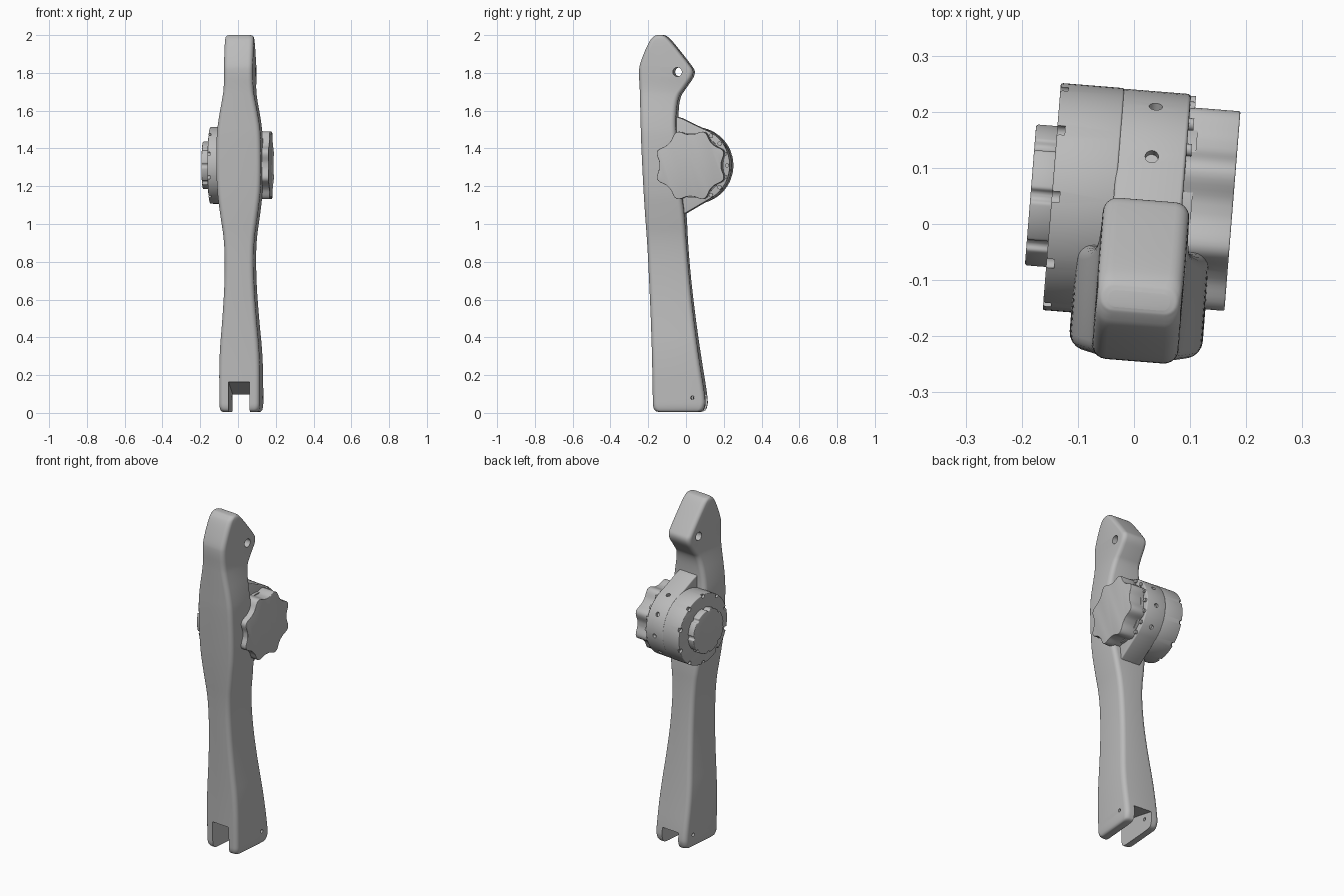
import bpy, math
from mathutils import Matrix, Vector

if "Cube" in bpy.data.objects:
    bpy.data.objects.remove(bpy.data.objects["Cube"])

grey = bpy.data.materials.new("grey_metal")
GREY = (0.5, 0.5, 0.5, 1)
grey.diffuse_color = GREY
grey.use_nodes = True
grey.node_tree.nodes["Principled BSDF"].inputs["Base Color"].default_value = GREY

TURN = Matrix.Rotation(math.radians(-4.6), 4, 'Z')
HUB_Y, HUB_Z = 0.037, 1.31


def loft(name, rings):
    """Skin a list of equal-length rings and cap both ends."""
    n = len(rings[0])
    verts = [TURN @ Vector(p) for ring in rings for p in ring]
    faces = [(i * n + j, i * n + (j + 1) % n, (i + 1) * n + (j + 1) % n, (i + 1) * n + j)
             for i in range(len(rings) - 1) for j in range(n)]
    faces += [tuple(reversed(range(n))), tuple(range(len(verts) - n, len(verts)))]
    mesh = bpy.data.meshes.new(name)
    mesh.from_pydata(verts, [], faces)
    mesh.materials.append(grey)
    obj = bpy.data.objects.new(name, mesh)
    bpy.context.collection.objects.link(obj)
    bpy.context.view_layer.objects.active = obj
    for o in bpy.context.selected_objects:
        o.select_set(False)
    obj.select_set(True)
    bpy.ops.object.mode_set(mode='EDIT')
    bpy.ops.mesh.select_all(action='SELECT')
    bpy.ops.mesh.normals_make_consistent(inside=False)
    bpy.ops.object.mode_set(mode='OBJECT')
    return obj


def prism(name, outline, x0, x1):
    return loft(name, [[(x, y, z) for y, z in outline] for x in (x0, x1)])


def round_outline(radius, count=64, y=HUB_Y, z=HUB_Z):
    """Closed outline; radius may be a function of the angle."""
    pts = []
    for i in range(count):
        a = math.tau * i / count
        r = radius(a) if callable(radius) else radius
        pts.append((y + r * math.cos(a), z + r * math.sin(a)))
    return pts


def pin(name, start, end, r, sides=16):
    """Cylinder between two points."""
    start, end = Vector(start), Vector(end)
    q = (end - start).to_track_quat('Z', 'Y')
    ring = [q @ Vector((r * math.cos(math.tau * i / sides), r * math.sin(math.tau * i / sides), 0))
            for i in range(sides)]
    return loft(name, [[p + c for p in ring] for c in (start, end)])


def finish(obj, cutters=(), bevel=0):
    if bevel:
        m = obj.modifiers.new("Bevel", 'BEVEL')
        m.width, m.segments, m.angle_limit = bevel, 3, math.radians(40)
    for c in cutters:
        m = obj.modifiers.new("Cut", 'BOOLEAN')
        m.operation, m.solver, m.object = 'DIFFERENCE', 'EXACT', c
    for o in bpy.context.selected_objects:
        o.select_set(False)
    obj.select_set(True)
    bpy.context.view_layer.objects.active = obj
    bpy.ops.object.convert(target='MESH')
    bpy.ops.object.shade_smooth_by_angle(angle=math.radians(32))
    for c in cutters:
        bpy.data.objects.remove(c)


# Arm: control sections (height, front, back, half width), softened by corner cutting
rows = [(0.004, -0.12, 0.05, 0.085), (0.007, -0.155, 0.095, 0.1), (0.03, -0.167, 0.108, 0.107),
        (0.07, -0.168, 0.113, 0.108), (0.3, -0.172, 0.075, 0.108), (0.5, -0.18, 0.048, 0.09),
        (0.7, -0.19, 0.025, 0.077), (0.9, -0.2, 0.008, 0.077), (1.05, -0.21, 0, 0.1),
        (1.2, -0.218, -0.02, 0.119), (1.45, -0.23, -0.04, 0.119), (1.55, -0.233, -0.047, 0.108),
        (1.67, -0.238, -0.037, 0.085), (1.72, -0.24, 0, 0.078), (1.8, -0.245, 0.055, 0.077),
        (1.85, -0.24, 0.02, 0.077), (1.97, -0.19, -0.075, 0.077), (1.997, -0.16, -0.105, 0.073),
        (2, -0.15, -0.12, 0.055)]
rows = [Vector(r) for r in rows]
for _ in range(3):
    cut = [rows[0]]
    for a, b in zip(rows, rows[1:]):
        cut += [a.lerp(b, 0.25), a.lerp(b, 0.75)]
    rows = cut + [rows[-1]]


def arm_section(z, front, back, half):
    r = min(0.026, (back - front) * 0.45)
    ring = []
    for k, (sx, y) in enumerate(((1, back - r), (-1, back - r), (-1, front + r), (1, front + r))):
        for s in range(6):
            a = math.pi / 2 * (k + s / 5)
            ring.append((0.02 + sx * (half - r) + r * math.cos(a), y + r * math.sin(a), z))
    return ring


arm = loft("arm", [arm_section(*r) for r in rows])
slot = prism("slot_cutter", [(-0.3, -0.1), (0.3, -0.1), (0.3, 0.052), (-0.3, 0.196)], -0.037, 0.075)
top_hole = pin("top_hole_cutter", (-0.3, -0.038, 1.805), (0.3, -0.038, 1.805), 0.024, 32)
low_hole = pin("low_hole_cutter", (-0.3, 0.045, 0.08), (0.3, 0.045, 0.08), 0.01)
finish(arm, (slot, top_hole, low_hole))

# Bracket: rounded collar flowing into the back of the arm
collar = [(-0.07, 1.575), (-0.02, 1.56)]
for i in range(25):
    a = math.radians(72 - 127 * i / 24)
    collar.append((HUB_Y + 0.202 * math.cos(a), HUB_Z + 0.202 * math.sin(a)))
collar += [(0, 1.055), (-0.07, 1.04)]
bracket = prism("bracket", collar, -0.04, 0.083)
dimples = []
for deg in (-40, -5, 30, 65):
    c, s = math.cos(math.radians(deg)), math.sin(math.radians(deg))
    dimples.append(pin("dimple_cutter", (0.022, HUB_Y + 0.185 * c, HUB_Z + 0.185 * s),
                       (0.022, HUB_Y + 0.25 * c, HUB_Z + 0.25 * s), 0.012))
finish(bracket, dimples, 0.006)

# Motor housing with notches around its outer rim
housing = prism("motor_housing", round_outline(0.203, 96), -0.15, -0.036)
notches = []
for i in range(10):
    a = math.tau * (i + 0.5) / 10
    y, z = HUB_Y + 0.196 * math.cos(a), HUB_Z + 0.196 * math.sin(a)
    notches.append(pin("notch_cutter", (-0.2, y, z), (-0.136, y, z), 0.012))
finish(housing, notches, 0.004)
finish(prism("motor_core", round_outline(0.17), -0.05, 0.1))

# Raised end cap with shallow grooves
cap = prism("end_cap", round_outline(lambda a: 0.127 if math.cos(8 * a) < 0.9 else 0.118, 128),
            -0.188, -0.145)
finish(cap, (), 0.004)

# Scalloped knob on the other side
knob = prism("knob", round_outline(
    lambda a: 0.164 + 0.027 * abs(math.cos(4 * a - math.pi / 2)) ** 3, 128), 0.083, 0.173)
finish(knob, (), 0.003)

# Collar bolts
for i in range(7):
    a = math.radians(-57 + 19 * i)
    y, z = HUB_Y + 0.188 * math.cos(a), HUB_Z + 0.188 * math.sin(a)
    finish(pin("collar_bolt", (0.08, y, z), (0.092, y, z), 0.011))
